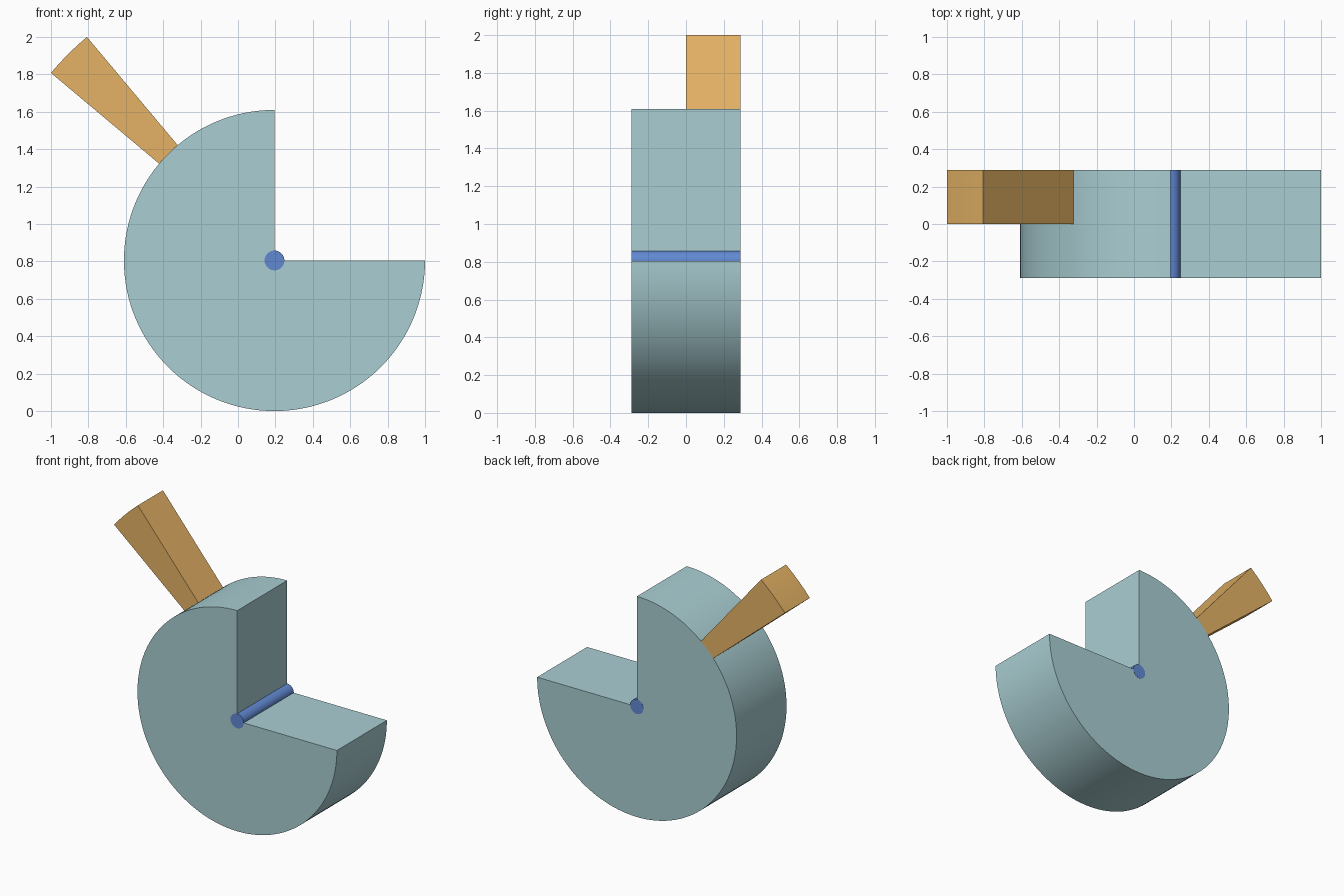
import bpy, bmesh
from math import radians, cos, sin

if "Cube" in bpy.data.objects:
    bpy.data.objects.remove(bpy.data.objects["Cube"])

R = 0.805                 # disc radius
CX, CZ = 1 - R, R         # shared axis of every part
HALF = 0.288              # half thickness
OUTER = (2 - R) / sin(radians(50))


def arc(r, a0, a1, steps):
    return [(CX + r * cos(radians(a0 + (a1 - a0) * i / steps)),
             CZ + r * sin(radians(a0 + (a1 - a0) * i / steps))) for i in range(steps + 1)]


def extrude_profile(name, profile, y0, y1, colour):
    bm = bmesh.new()
    face = bm.faces.new([bm.verts.new((x, y0, z)) for x, z in profile])
    ext = bmesh.ops.extrude_face_region(bm, geom=[face], use_keep_orig=True)
    moved = [v for v in ext["geom"] if isinstance(v, bmesh.types.BMVert)]
    bmesh.ops.translate(bm, verts=moved, vec=(0, y1 - y0, 0))
    bmesh.ops.recalc_face_normals(bm, faces=bm.faces[:])
    mesh = bpy.data.meshes.new(name)
    bm.to_mesh(mesh)
    bm.free()
    obj = bpy.data.objects.new(name, mesh)
    bpy.context.collection.objects.link(obj)
    mat = bpy.data.materials.new(name + "_colour")
    mat.diffuse_color = (*colour, 1)
    mat.use_nodes = True
    mat.node_tree.nodes["Principled BSDF"].inputs["Base Color"].default_value = mat.diffuse_color
    mesh.materials.append(mat)
    bpy.ops.object.select_all(action='DESELECT')
    obj.select_set(True)
    bpy.context.view_layer.objects.active = obj
    bpy.ops.object.shade_smooth_by_angle(angle=radians(30))
    return obj


# Three-quarter disc, open at the upper right
extrude_profile("three_quarter_disc", [(CX, CZ)] + arc(R, 90, 360, 96),
                -HALF, HALF, (0.40, 0.62, 0.65))

# Thin radial wedge standing on the rim, rear half of the thickness only
extrude_profile("radial_wedge", arc(R, 130, 140, 8) + arc(OUTER, 140, 130, 8),
                0, HALF, (0.78, 0.45, 0.13))

# Centre pin, a hair proud so that its ends show on the disc faces
extrude_profile("centre_pin", arc(0.053, 0, 352.5, 47),
                -HALF - 0.001, HALF + 0.001, (0.12, 0.25, 0.65))
